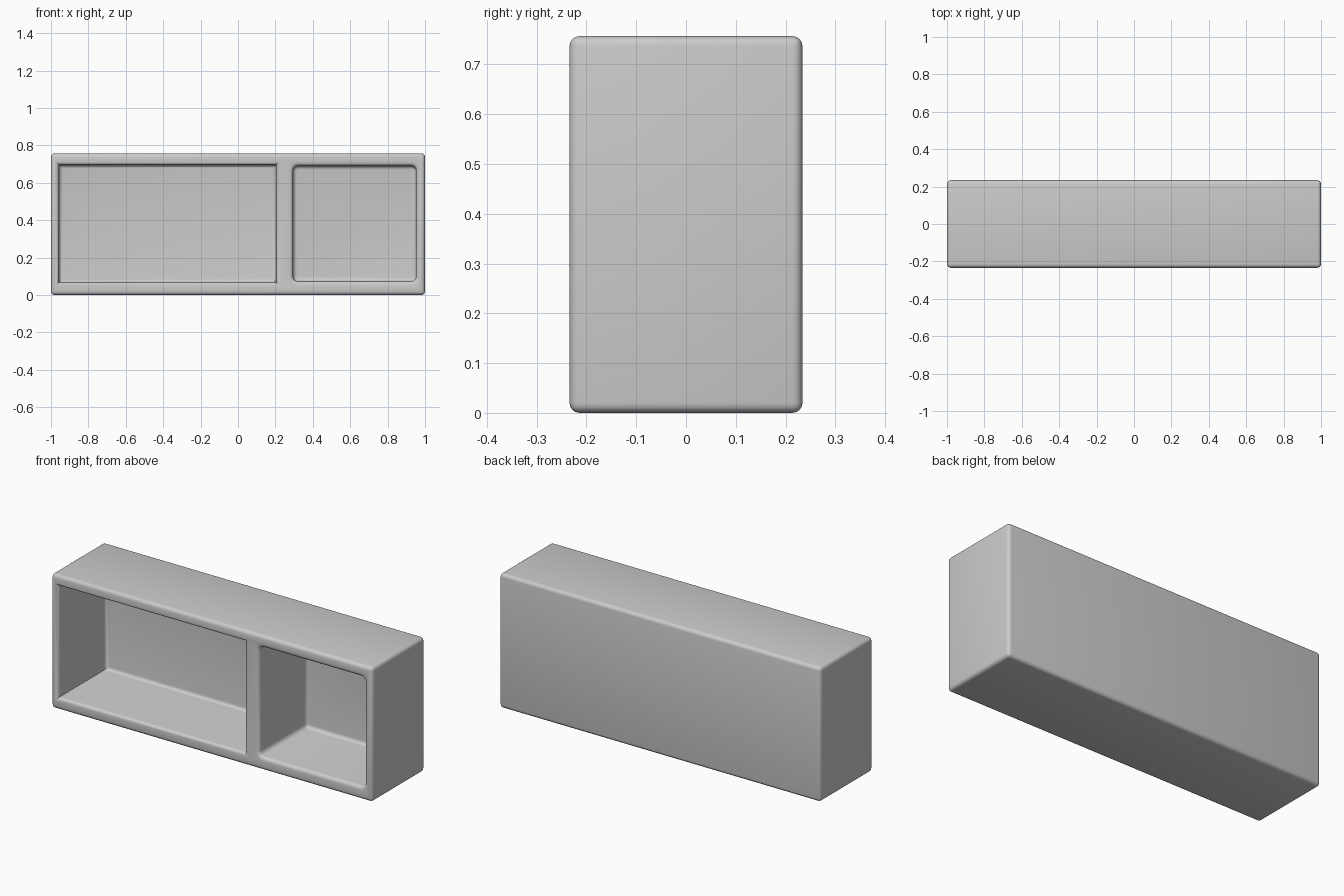
import bpy, bmesh
from mathutils import Vector

if "Cube" in bpy.data.objects:
    bpy.data.objects.remove(bpy.data.objects["Cube"])

HY, H = 0.234, 0.757      # half depth, height
BACK = 0.19               # y of the compartment back walls
R = 0.02                  # edge rounding


def make_box(name, lo, hi, corner=0.0):
    """Box from corner to corner, optionally rounding the edges that run along y."""
    lo, hi = Vector(lo), Vector(hi)
    bm = bmesh.new()
    bmesh.ops.create_cube(bm, size=1)
    for v in bm.verts:
        v.co = Vector(((lo[i] + hi[i]) / 2 + v.co[i] * (hi[i] - lo[i]) for i in range(3)))
    if corner:
        edges = [e for e in bm.edges if abs(e.verts[0].co.y - e.verts[1].co.y) > 1e-4]
        bmesh.ops.bevel(bm, geom=edges, offset=corner, segments=5, profile=0.5,
                        affect='EDGES', clamp_overlap=False)
    bmesh.ops.recalc_face_normals(bm, faces=bm.faces)
    me = bpy.data.meshes.new(name)
    bm.to_mesh(me)
    bm.free()
    ob = bpy.data.objects.new(name, me)
    bpy.context.collection.objects.link(ob)
    return ob


# Outer shelf body
body = make_box("shelf_body", (-1, -HY, 0), (1, HY, H))
bpy.context.view_layer.objects.active = body
body.select_set(True)

# Hollow out the wide and the narrow compartment
cutters = [make_box("wide_cutter", (-0.957, -0.4, 0.067), (0.205, BACK, 0.695)),
           make_box("narrow_cutter", (0.295, -0.4, 0.073), (0.952, BACK, 0.69), 0.026)]
for c in cutters:
    m = body.modifiers.new("cut", 'BOOLEAN')
    m.operation, m.solver, m.object = 'DIFFERENCE', 'EXACT', c
    bpy.ops.object.modifier_apply(modifier=m.name)
    bpy.data.objects.remove(c)

# Round the outer edges, the front rims and the back edges of the compartments
bm = bmesh.new()
bm.from_mesh(body.data)


def rounded(e):
    if len(e.link_faces) != 2 or e.calc_face_angle(0) < 1:
        return False
    a, b = e.verts[0].co, e.verts[1].co
    along_y = abs(a.y - b.y) > 1e-3
    return not along_y or abs(abs(a.x) - 1) < 1e-3


bmesh.ops.bevel(bm, geom=[e for e in bm.edges if rounded(e)], offset=R, segments=4,
                profile=0.5, affect='EDGES', clamp_overlap=False)
bmesh.ops.recalc_face_normals(bm, faces=bm.faces)
bm.to_mesh(body.data)
bm.free()
bpy.ops.object.shade_smooth_by_angle(angle=0.7)
